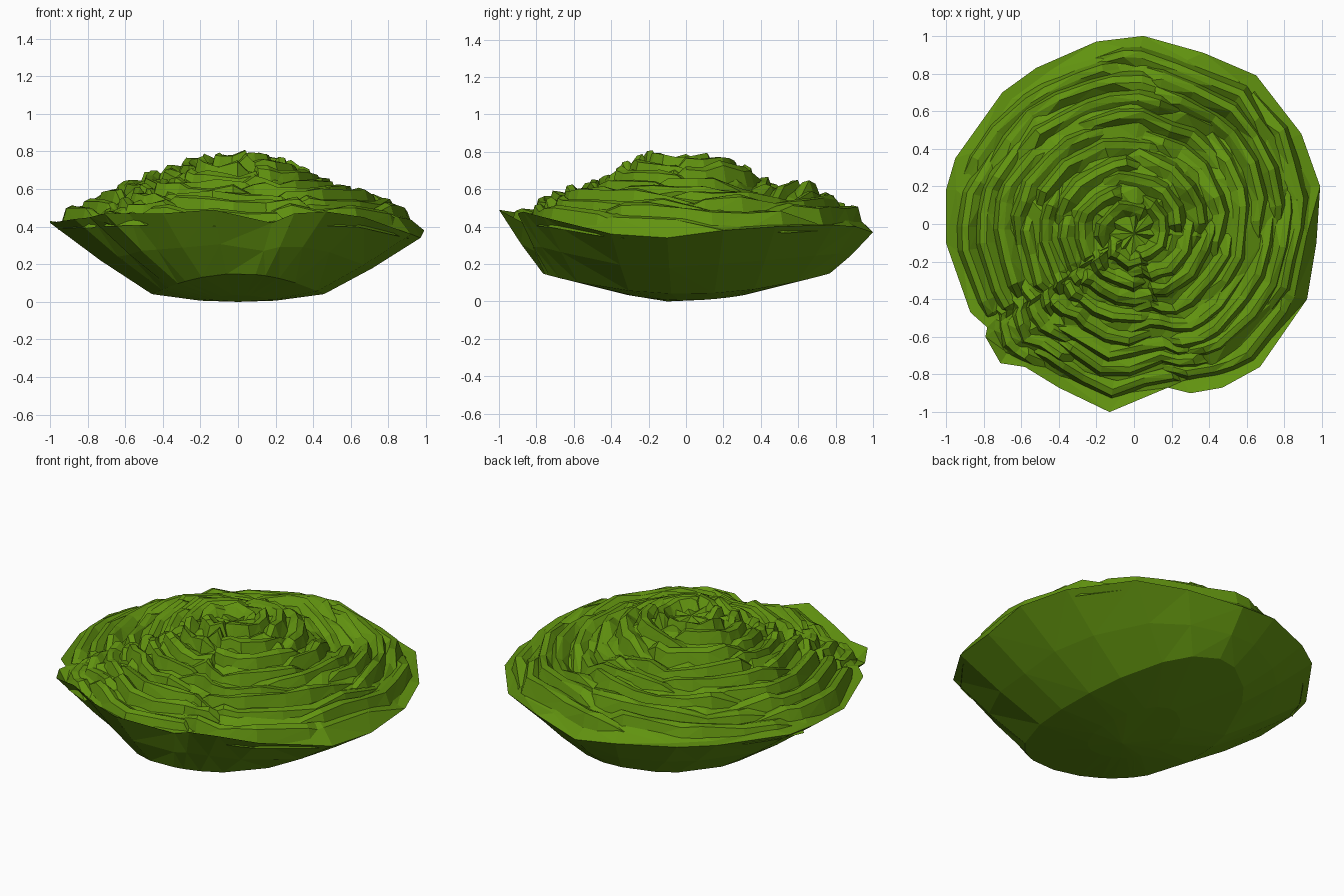
import bpy, bmesh, math, random
from mathutils import Vector

if "Cube" in bpy.data.objects:
    bpy.data.objects.remove(bpy.data.objects["Cube"])

random.seed(7)

# Rim outline seen from above, clockwise from the back: x, y, z
RIM = [Vector(p) for p in (
    (.05, 1, .37), (.37, .91, .40), (.65, .79, .41), (.89, .48, .40),
    (.99, .2, .38), (.97, -.1, .34), (.92, -.4, .36), (.67, -.76, .45),
    (.47, -.87, .48), (.3, -.9, .47), (.18, -.87, .42), (-.13, -1, .49),
    (-.4, -.87, .47), (-.58, -.76, .47), (-.71, -.74, .47), (-.79, -.6, .45),
    (-.78, -.55, .45), (-.87, -.47, .44), (-1, -.1, .42), (-1, .18, .43),
    (-.95, .35, .42), (-.7, .7, .42), (-.52, .83, .41), (-.2, .97, .40))]
N = len(RIM)
# Crown height against distance from the middle (the rim supplies t = 1)
CROWN = [(0, .74), (.2, .75), (.34, .71), (.42, .65), (.6, .605),
         (.75, .56), (.86, .50), (.94, .46)]
# Local bumps and hollows: x, y, height, width
BUMPS = [(-.03, -.16, .04, .10), (.38, .43, -.10, .12), (.23, .22, .05, .11),
         (-.45, .2, .05, .14), (.1, .68, .06, .11), (-.12, -.24, -.05, .05)]
MID = Vector((0, -.05, 0))

green = bpy.data.materials.new("leaf green")
green.diffuse_color = (.12, .29, .005, 1)
green.use_nodes = True
green.node_tree.nodes["Principled BSDF"].inputs["Base Color"].default_value = green.diffuse_color


def rim(u):
    i = math.floor(u)
    return RIM[i % N].lerp(RIM[(i + 1) % N], u - i)


def crown(u, t, dz=0):
    """Point on the crown at outline position u and relative radius t."""
    edge = rim(u)
    p = MID + (edge - MID) * t
    table = CROWN + [(1, edge.z)]
    for (a, za), (b, zb) in zip(table, table[1:]):
        if a <= t <= b:
            p.z = za + (zb - za) * (t - a) / (b - a)
    for x, y, h, w in BUMPS:
        p.z += h * math.exp(-((p.x - x) ** 2 + (p.y - y) ** 2) / (2 * w * w))
    p.z += dz
    return p


def finish(name, bm):
    bmesh.ops.triangulate(bm, faces=bm.faces[:])
    mesh = bpy.data.meshes.new(name)
    bm.to_mesh(mesh)
    bm.free()
    mesh.materials.append(green)
    obj = bpy.data.objects.new(name, mesh)
    bpy.context.collection.objects.link(obj)


# Closed head: smooth underside rings, rim, crumpled crown rings
def under(p, sx, sy, z0, z1):
    d = Vector((p.x, p.y)).normalized()
    return Vector((sx * d.x, sy * d.y, z0 + z1 * d.y * d.y))


bm = bmesh.new()
belly = [under(p, .46, .77, .04, .11) for p in RIM]
rings = [[under(p, .2, .32, .006, .03) for p in RIM], belly,
         [a.lerp(b, .5) + Vector((0, 0, -.012)) for a, b in zip(belly, RIM)],
         RIM]
for t in (.94, .86, .78, .69, .6, .5, .41, .33, .22, .11):
    rings.append([crown(i + random.uniform(-.25, .25),
                        t + random.uniform(-.02, .02),
                        random.uniform(-.06, -.01)) for i in range(N)])
loops = [[bm.verts.new(p) for p in ring] for ring in rings]
for low, high in zip(loops, loops[1:]):
    for i in range(N):
        j = (i + 1) % N
        bm.faces.new((low[i], low[j], high[j], high[i]))
bottom = bm.verts.new((0, -.1, 0))
top = bm.verts.new(crown(0, 0, -.02))
for i in range(N):
    j = (i + 1) % N
    bm.faces.new((loops[0][j], loops[0][i], bottom))
    bm.faces.new((loops[-1][i], loops[-1][j], top))
bmesh.ops.recalc_face_normals(bm, faces=bm.faces[:])
finish("head", bm)


# Wrapped leaves: each spirals inward with a raised, ruffled lip
def leaf(bm, start, span, t, steps=7):
    rows = []
    for k in range(steps + 1):
        s = k / steps
        u = start + span * s + random.uniform(-.15, .15)
        r = t + .03 - .07 * s + random.uniform(-.012, .012)
        lift = -.045 if k in (0, steps) else random.uniform(-.005, .035)
        section = ((r + .035, -.06), (r + .005, lift),
                   (r - .03, lift - random.uniform(0, .02)), (r - .09, -.06))
        rows.append([bm.verts.new(crown(u, min(.98, max(.01, a)), dz))
                     for a, dz in section])
    for a, b in zip(rows, rows[1:]):
        for i in range(3):
            bm.faces.new((a[i], a[i + 1], b[i + 1], b[i]))


TIERS = [("outer_leaves", ((.91, 7), (.82, 6), (.72, 6))),
         ("middle_leaves", ((.61, 6), (.5, 5), (.4, 5))),
         ("heart_leaves", ((.29, 4), (.17, 3)))]
for name, tiers in TIERS:
    bm = bmesh.new()
    for t, count in tiers:
        shift = random.uniform(0, N)
        for c in range(count):
            leaf(bm, shift + c * N / count, 1.25 * N / count, t)
    bmesh.ops.triangulate(bm, faces=bm.faces[:])
    bm.normal_update()
    for f in bm.faces:
        if f.normal.z < 0:
            f.normal_flip()
    finish(name, bm)
